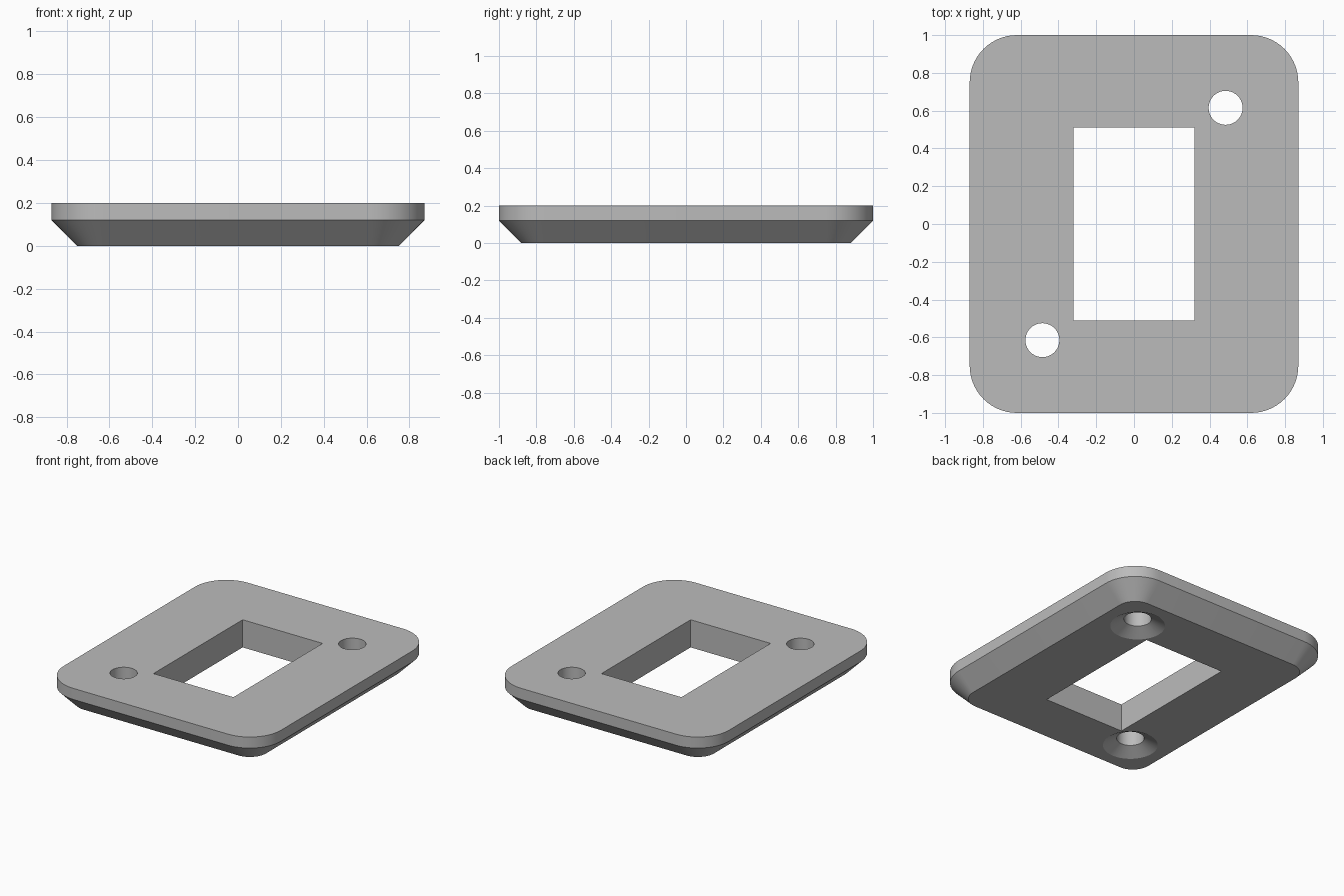
import bpy, bmesh
from math import sin, cos, pi, radians

cube = bpy.data.objects.get("Cube")
if cube:
    bpy.data.objects.remove(cube, do_unlink=True)

HEIGHT, RIM, BEVEL, CORNER = 0.2, 0.12, 0.12, 0.25
HALF_X, HALF_Y = 0.87, 1.0

grey = bpy.data.materials.new("plain grey")
grey.use_nodes = True
colour = (0.5, 0.5, 0.5, 1)
grey.diffuse_color = colour
grey.node_tree.nodes["Principled BSDF"].inputs["Base Color"].default_value = colour


def rounded_rect(inset, z, steps=14):
    """Outline of the plate, offset inwards by inset."""
    r = CORNER - inset
    points = []
    for q, (sx, sy) in enumerate([(1, 1), (-1, 1), (-1, -1), (1, -1)]):
        for i in range(steps + 1):
            a = (q + i / steps) * pi / 2
            points.append((sx * (HALF_X - CORNER) + r * cos(a),
                           sy * (HALF_Y - CORNER) + r * sin(a), z))
    return points


def circle(x, y, r, z, steps=40):
    return [(x + r * cos(2 * pi * i / steps), y + r * sin(2 * pi * i / steps), z)
            for i in range(steps)]


def rectangle(hx, hy, z):
    return [(hx, hy, z), (-hx, hy, z), (-hx, -hy, z), (hx, -hy, z)]


def loft(name, outlines):
    """Closed solid through a stack of outlines, from bottom to top."""
    bm = bmesh.new()
    rings = [[bm.verts.new(p) for p in outline] for outline in outlines]
    for low, high in zip(rings, rings[1:]):
        for i in range(len(low)):
            j = (i + 1) % len(low)
            bm.faces.new((low[i], low[j], high[j], high[i]))
    bm.faces.new(rings[0][::-1])
    bm.faces.new(rings[-1])
    bmesh.ops.recalc_face_normals(bm, faces=bm.faces)
    mesh = bpy.data.meshes.new(name)
    bm.to_mesh(mesh)
    bm.free()
    mesh.materials.append(grey)
    ob = bpy.data.objects.new(name, mesh)
    bpy.context.collection.objects.link(ob)
    return ob


# Plate with a bevelled underside
plate = loft("mounting_plate", [rounded_rect(BEVEL, 0),
                                rounded_rect(0, RIM),
                                rounded_rect(0, HEIGHT)])

# Cutters: central window and two screw holes, countersunk from below
cutters = [loft("window_cutter", [rectangle(0.32, 0.51, -0.1),
                                  rectangle(0.32, 0.51, 0.3)])]
for side in (1, -1):
    x, y = side * 0.485, side * 0.615
    cutters.append(loft("screw_hole_cutter", [circle(x, y, 0.27, -0.05),
                                              circle(x, y, 0.09, 0.05),
                                              circle(x, y, 0.09, 0.3)]))

bpy.context.view_layer.objects.active = plate
for cutter in cutters:
    cutter.hide_render = True
    mod = plate.modifiers.new("cut", "BOOLEAN")
    mod.operation = "DIFFERENCE"
    mod.solver = "EXACT"
    mod.object = cutter
    bpy.ops.object.modifier_apply(modifier=mod.name)
    bpy.data.objects.remove(cutter, do_unlink=True)

# Smooth corners and hole walls, sharp edges elsewhere
bpy.ops.object.select_all(action="DESELECT")
plate.select_set(True)
bpy.ops.object.shade_smooth_by_angle(angle=radians(25))
